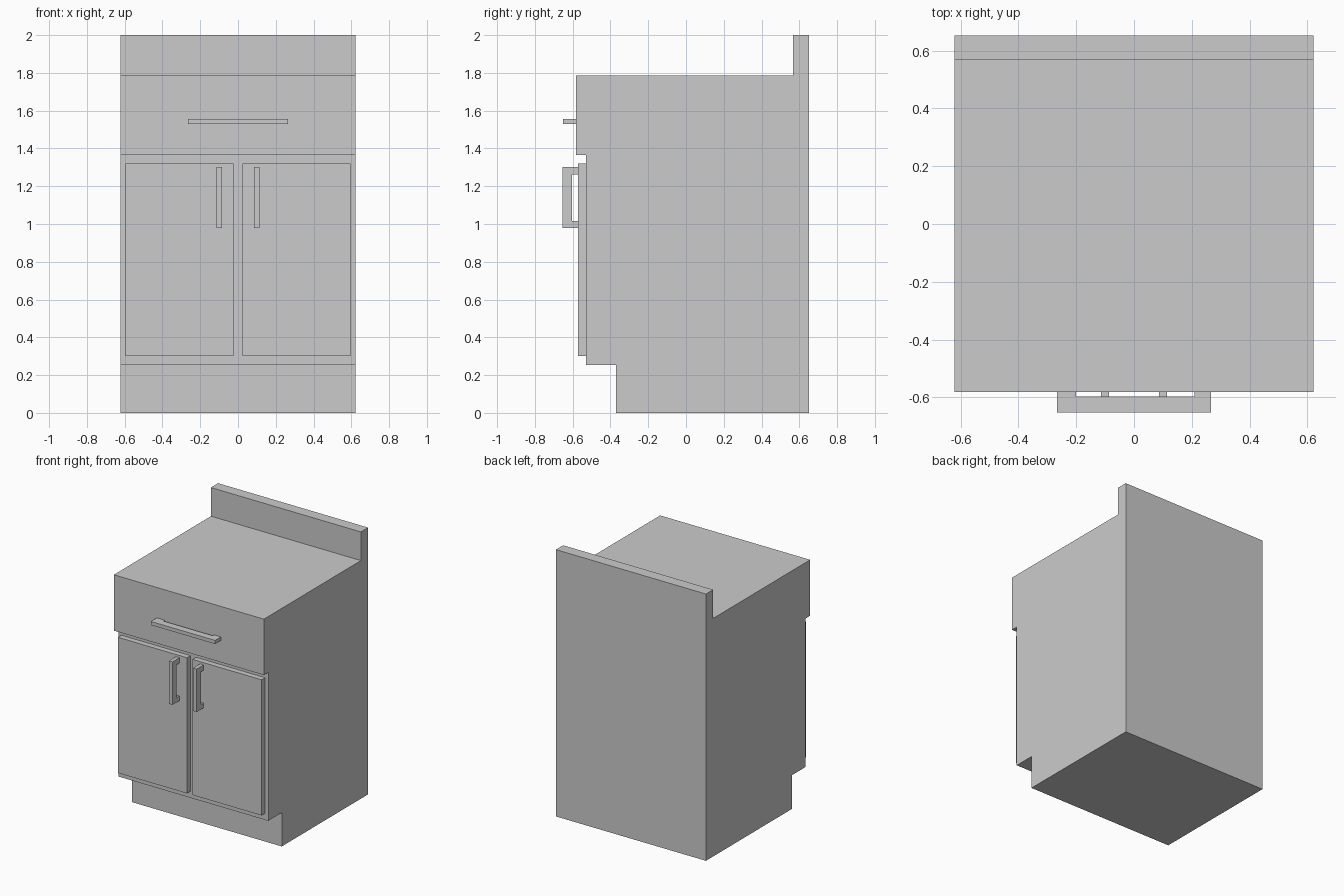
import bpy, bmesh
from mathutils import Vector

if "Cube" in bpy.data.objects:
    bpy.data.objects.remove(bpy.data.objects["Cube"])


def prism(name, outline, to_3d, start, end):
    """Extrude a 2D outline from start to end; to_3d maps (u, v, depth) to xyz."""
    bm = bmesh.new()
    face = bm.faces.new([bm.verts.new(to_3d(u, v, start)) for u, v in outline])
    ext = bmesh.ops.extrude_face_region(bm, geom=[face])
    offset = Vector(to_3d(0, 0, end)) - Vector(to_3d(0, 0, start))
    moved = [g for g in ext["geom"] if isinstance(g, bmesh.types.BMVert)]
    bmesh.ops.translate(bm, verts=moved, vec=offset)
    bmesh.ops.recalc_face_normals(bm, faces=bm.faces[:])
    mesh = bpy.data.meshes.new(name)
    bm.to_mesh(mesh)
    bm.free()
    obj = bpy.data.objects.new(name, mesh)
    bpy.context.collection.objects.link(obj)
    return obj


def side(u, v, d):   # outline in y-z, extruded along x
    return (d, u, v)


def plan(u, v, d):   # outline in x-y, extruded along z
    return (u, v, d)


HALF_W = 0.622
DOOR_Y = -0.571      # door face
DRAWER_Y = -0.582    # drawer face

# Cabinet carcass: toe kick, recessed door bay, drawer front, worktop, splashback
prism("cabinet_body", [
    (-0.37, 0), (0.652, 0), (0.652, 2), (0.567, 2), (0.567, 1.785),
    (DRAWER_Y, 1.785), (DRAWER_Y, 1.366), (-0.53, 1.366),
    (-0.53, 0.253), (-0.37, 0.253)], side, -HALF_W, HALF_W)

# Doors with vertical pull handles
for label, s in (("left", -1), ("right", 1)):
    prism(label + "_door", [
        (-0.53, 0.302), (-0.53, 1.319), (DOOR_Y, 1.319), (DOOR_Y, 0.302)],
        side, s * 0.023, s * 0.596)
    prism(label + "_door_handle", [
        (DOOR_Y, 0.98), (-0.653, 0.98), (-0.653, 1.302), (DOOR_Y, 1.302),
        (DOOR_Y, 1.262), (-0.603, 1.262), (-0.603, 1.016), (DOOR_Y, 1.016)],
        side, s * 0.086, s * 0.114)

# Horizontal drawer pull
prism("drawer_handle", [
    (-0.266, DRAWER_Y), (-0.266, -0.652), (0.266, -0.652), (0.266, DRAWER_Y),
    (0.21, DRAWER_Y), (0.21, -0.598), (-0.2, -0.598), (-0.2, DRAWER_Y)],
    plan, 1.53, 1.557)
